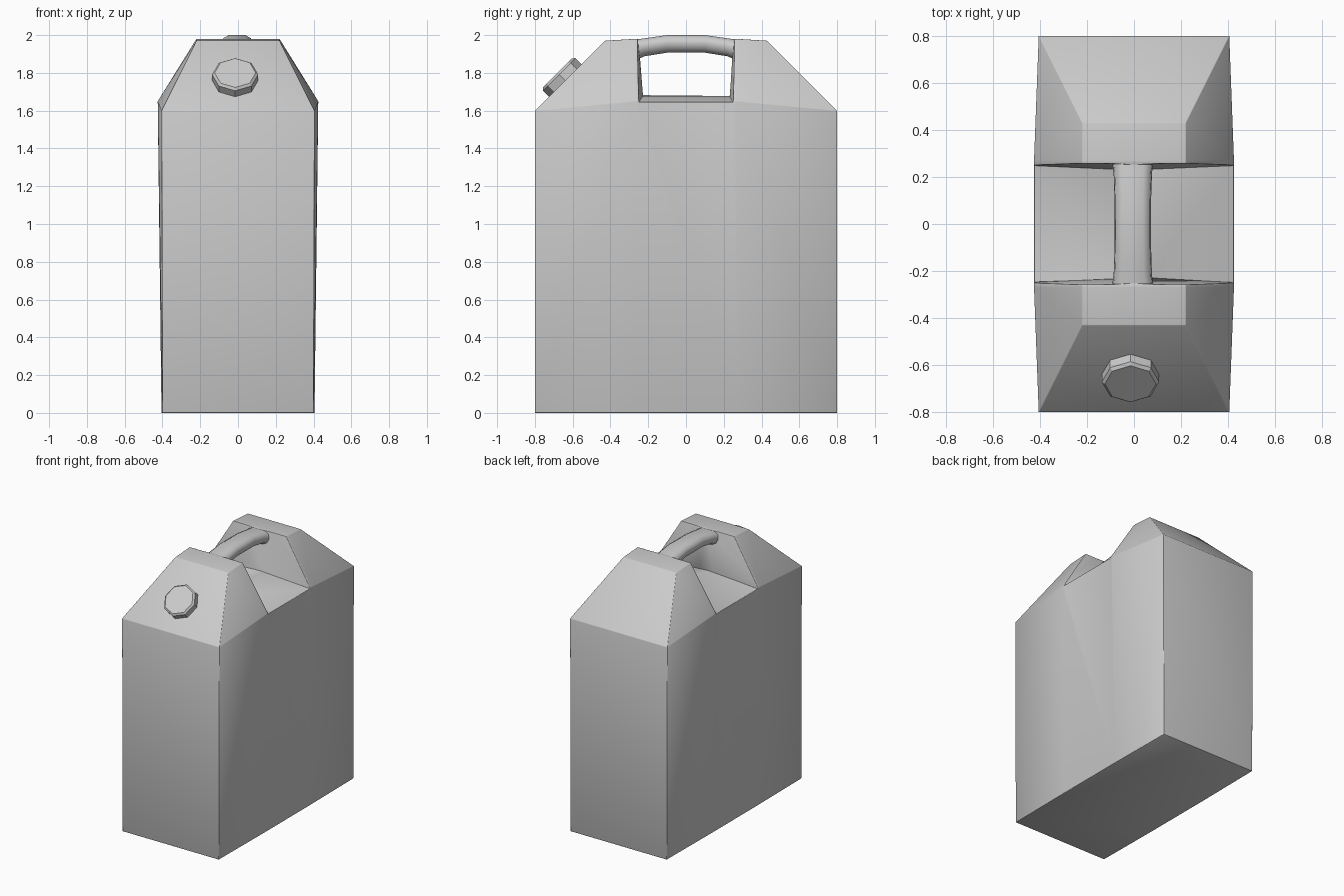
import bpy, bmesh, math
from mathutils import Vector

if "Cube" in bpy.data.objects:
    bpy.data.objects.remove(bpy.data.objects["Cube"])


def finish(bm, name):
    bmesh.ops.recalc_face_normals(bm, faces=bm.faces)
    me = bpy.data.meshes.new(name)
    bm.to_mesh(me)
    bm.free()
    ob = bpy.data.objects.new(name, me)
    bpy.context.collection.objects.link(ob)
    return ob


def hull(name, points):
    bm = bmesh.new()
    for p in points:
        bm.verts.new(p)
    bmesh.ops.convex_hull(bm, input=bm.verts[:])
    bmesh.ops.dissolve_limit(bm, angle_limit=math.radians(0.5),
                             verts=bm.verts[:], edges=bm.edges[:])
    return finish(bm, name)


def bevel(ob, width, segments, angle):
    m = ob.modifiers.new("Bevel", 'BEVEL')
    m.width, m.segments = width, segments
    m.limit_method, m.angle_limit = 'ANGLE', math.radians(angle)


def apply_smooth(ob, angle):
    bpy.ops.object.select_all(action='DESELECT')
    ob.select_set(True)
    bpy.context.view_layer.objects.active = ob
    bpy.ops.object.convert(target='MESH')
    bpy.ops.object.shade_smooth_by_angle(angle=math.radians(angle))


# Can body: one quarter of the corner points, mirrored in x and y
corners = [(.40, .80, 0), (.405, .80, 1.6), (.405, .27, 0),
           (.425, .27, 1.65), (.22, .43, 1.97), (.22, .27, 1.98)]
body = hull("can_body", [(sx * x, sy * y, z) for x, y, z in corners
                         for sx in (1, -1) for sy in (1, -1)])

# Grip recess, one cutter for each side
recess = [(.45, .25, 1.643), (-.002, .23, 1.68), (.45, .26, 2.1), (-.002, .26, 2.1)]
cutters = []
for side, s in (("right", 1), ("left", -1)):
    cut = hull("recess_cutter_" + side,
               [(s * x, sy * y, z) for x, y, z in recess for sy in (1, -1)])
    cut.hide_render = True
    cutters.append(cut)
    m = body.modifiers.new("Recess", 'BOOLEAN')
    m.operation, m.solver, m.object = 'DIFFERENCE', 'EXACT', cut
bevel(body, .035, 2, 22)
apply_smooth(body, 60)
for cut in cutters:
    bpy.data.objects.remove(cut)

# Carry handle: rounded section swept along a shallow arch
section = [(.045, 1), (.075, .65), (.08, 0), (.065, -.65), (.035, -1)]
section += [(-x, t) for x, t in reversed(section)]
stations = [(-.36, 1.86, 1.965, 1.3), (-.27, 1.865, 1.976, 1.12), (-.22, 1.888, 1.983, 1.02),
            (-.1, 1.907, 2.0, .97)]
stations += [(-y, a, b, w) for y, a, b, w in reversed(stations)]
bm = bmesh.new()
rings = []
for y, lo, hi, w in stations:
    rings.append([bm.verts.new((x * w - .005, y, (lo + hi) / 2 + t * (hi - lo) / 2))
                  for x, t in section])
n = len(section)
for a, b in zip(rings, rings[1:]):
    for i in range(n):
        bm.faces.new((a[i], a[(i + 1) % n], b[(i + 1) % n], b[i]))
bm.faces.new(rings[0])
bm.faces.new(rings[-1])
handle = finish(bm, "carry_handle")
apply_smooth(handle, 60)

# Eight-sided cap on the sloping front shoulder
axis = Vector((0, -1, 1)).normalized()
bm = bmesh.new()
bmesh.ops.create_cone(bm, cap_ends=True, segments=8, radius1=.122, radius2=.122, depth=.115)
cap = finish(bm, "filler_cap")
cap.rotation_euler = (math.radians(45), 0, 0)
cap.location = Vector((-.015, -.68, 1.80)) - axis * .0575
bevel(cap, .012, 1, 60)
apply_smooth(cap, 30)
